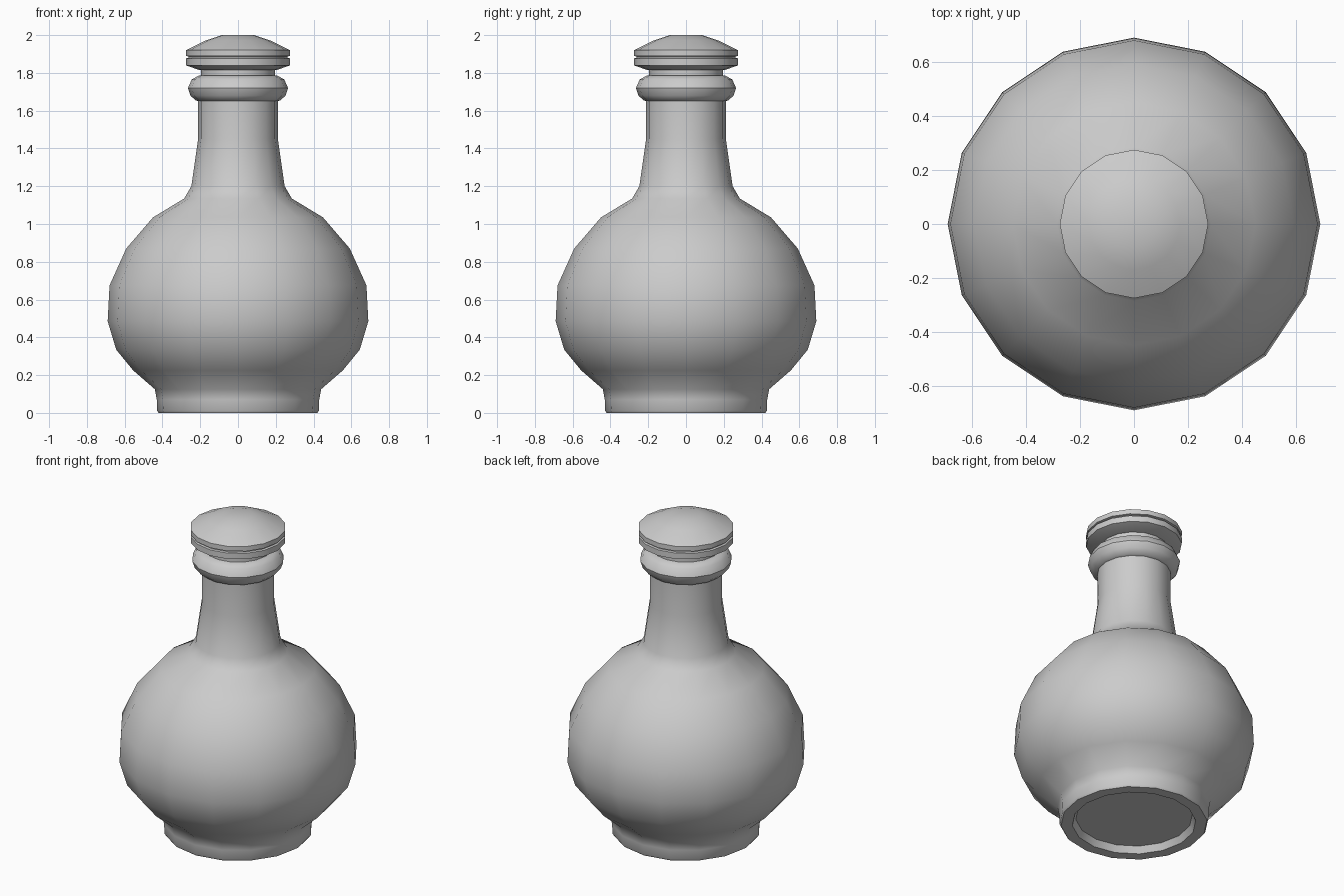
import bpy, bmesh, math

if "Cube" in bpy.data.objects:
    bpy.data.objects.remove(bpy.data.objects["Cube"])

SIDES = 16


def lathe(name, profile, angle=40):
    """Revolve (radius, height) points around z; radius 0 makes a pole."""
    bm = bmesh.new()
    rings = []
    for r, z in profile:
        if r == 0:
            rings.append([bm.verts.new((0, 0, z))] * SIDES)
        else:
            rings.append([bm.verts.new((r * math.cos(math.tau * i / SIDES),
                                        r * math.sin(math.tau * i / SIDES), z))
                          for i in range(SIDES)])
    for a, b in zip(rings, rings[1:]):
        for i in range(SIDES):
            j = (i + 1) % SIDES
            quad = list(dict.fromkeys((a[i], a[j], b[j], b[i])))
            bm.faces.new(quad)
    bmesh.ops.recalc_face_normals(bm, faces=bm.faces)
    mesh = bpy.data.meshes.new(name)
    bm.to_mesh(mesh)
    bm.free()
    obj = bpy.data.objects.new(name, mesh)
    bpy.context.collection.objects.link(obj)
    bpy.ops.object.select_all(action='DESELECT')
    obj.select_set(True)
    bpy.context.view_layer.objects.active = obj
    bpy.ops.object.shade_smooth_by_angle(angle=math.radians(angle))
    return obj


# Bottle: recessed underside, foot, round belly, neck, lip and mouth socket
lathe("bottle", [
    (0, 0.04), (0.335, 0.04), (0.355, 0.0), (0.42, 0.0), (0.428, 0.012),
    (0.43, 0.07), (0.44, 0.125), (0.555, 0.225), (0.645, 0.335),
    (0.69, 0.485), (0.68, 0.675), (0.592, 0.87), (0.45, 1.035),
    (0.285, 1.135), (0.247, 1.2), (0.211, 1.45), (0.211, 1.65),
    (0.225, 1.655), (0.252, 1.68), (0.265, 1.72), (0.245, 1.765),
    (0.21, 1.785), (0.17, 1.785), (0.165, 1.70), (0, 1.70)])

# Stopper: plug, flared lower disc, thin groove, upper disc and domed top
lathe("stopper", [
    (0, 1.72), (0.16, 1.72), (0.165, 1.78), (0.195, 1.785), (0.195, 1.815),
    (0.205, 1.815), (0.275, 1.84), (0.275, 1.877), (0.262, 1.88),
    (0.262, 1.887), (0.275, 1.89), (0.275, 1.92), (0.17, 1.972),
    (0.085, 2.0), (0, 2.0)])
